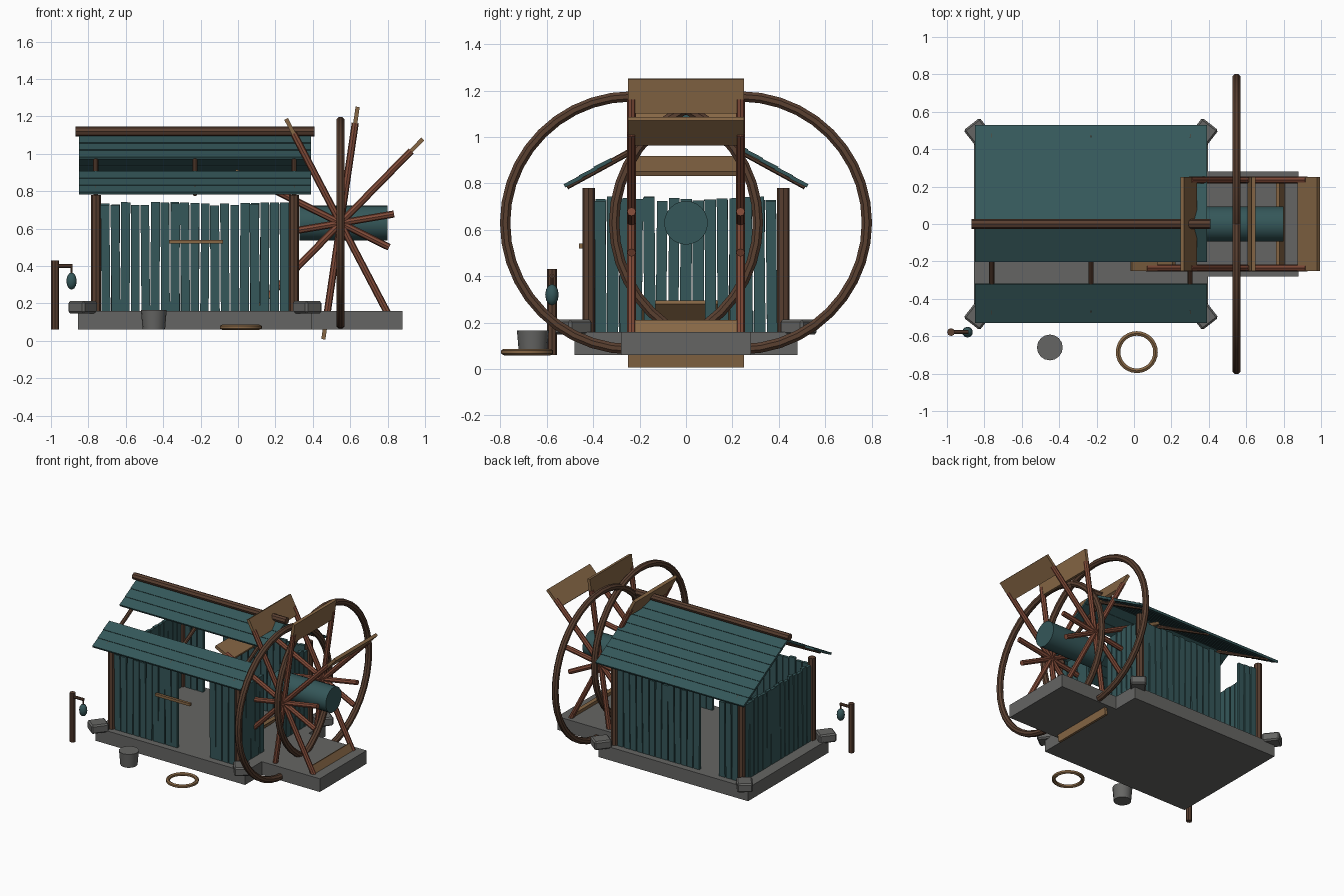
import bpy, bmesh, math, random
from mathutils import Matrix, Vector

random.seed(4)
cube = bpy.data.objects.get("Cube")
if cube:
    bpy.data.objects.remove(cube, do_unlink=True)


def material(name, rgb):
    m = bpy.data.materials.new(name)
    m.use_nodes = True
    m.diffuse_color = (*rgb, 1)
    m.node_tree.nodes["Principled BSDF"].inputs["Base Color"].default_value = (*rgb, 1)
    return m


TEAL = material("teal paint", (0.035, 0.095, 0.1))
STONE = material("grey stone", (0.13, 0.13, 0.125))
BROWN = material("dark brown wood", (0.1, 0.05, 0.03))
TAN = material("tan wood", (0.24, 0.135, 0.06))
RUST = material("rust red wood", (0.22, 0.07, 0.04))


def finish(bm, name, mat, smooth=False):
    bmesh.ops.recalc_face_normals(bm, faces=bm.faces)
    me = bpy.data.meshes.new(name)
    bm.to_mesh(me)
    bm.free()
    me.materials.append(mat)
    ob = bpy.data.objects.new(name, me)
    bpy.context.collection.objects.link(ob)
    if smooth:
        bpy.context.view_layer.objects.active = ob
        ob.select_set(True)
        bpy.ops.object.shade_smooth_by_angle(angle=math.radians(40))
        ob.select_set(False)
    return ob


def add_box(bm, center, size, axis="X", angle=0.0):
    mat = (Matrix.Translation(center) @ Matrix.Rotation(angle, 4, axis)
           @ Matrix.Diagonal((*size, 1)))
    bmesh.ops.create_cube(bm, size=1, matrix=mat)


def add_rod(bm, a, b, r1, r2=None, sides=8):
    a, b = Vector(a), Vector(b)
    d = b - a
    mat = Matrix.Translation((a + b) / 2) @ d.to_track_quat("Z", "Y").to_matrix().to_4x4()
    bmesh.ops.create_cone(bm, cap_ends=True, segments=sides, radius1=r1,
                          radius2=r2 or r1, depth=d.length, matrix=mat)


def box(name, mat, *args):
    bm = bmesh.new()
    add_box(bm, *args)
    return finish(bm, name, mat)


def rod(name, mat, *args, smooth=False):
    bm = bmesh.new()
    add_rod(bm, *args)
    return finish(bm, name, mat, smooth)


def torus(name, mat, center, major, minor, axis_rot, segs=40, sides=8):
    bm = bmesh.new()
    place = Matrix.Translation(center) @ axis_rot
    rings = []
    for i in range(segs):
        t = math.tau * i / segs
        ring = []
        for j in range(sides):
            p = math.tau * (j + 0.5) / sides
            r = major + minor * math.cos(p)
            ring.append(bm.verts.new(place @ Vector(
                (r * math.cos(t), r * math.sin(t), minor * math.sin(p)))))
        rings.append(ring)
    for i in range(segs):
        a, b = rings[i], rings[(i + 1) % segs]
        for j in range(sides):
            k = (j + 1) % sides
            bm.faces.new((a[j], b[j], b[k], a[k]))
    return finish(bm, name, mat, True)


# Foundation slabs and corner stones
X0, X1, WY = -0.76, 0.30, 0.42
MID = (X0 + X1) / 2
box("house_slab", STONE, (MID, 0, 0.11), (1.25, 0.96, 0.1))
box("wheel_slab", STONE, (0.635, 0, 0.11), (0.49, 0.56, 0.1))
for sx in (-1, 1):
    for sy in (-1, 1):
        stone = box("corner_stone", STONE, (MID + sx * 0.6, sy * 0.485, 0.18),
                    (0.125, 0.11, 0.065), "Z", sx * sy * math.radians(52))
        bev = stone.modifiers.new("worn_edges", "BEVEL")
        bev.width, bev.segments = 0.01, 1
        rod("corner_post", BROWN, (MID + sx * 0.53, sy * WY, 0.16),
            (MID + sx * 0.53, sy * WY, 0.78), 0.027)


# Plank walls, with a gap left open in some of them
def wall(name, along_x, fixed, start, end, count, gap=None):
    bm = bmesh.new()
    pitch = (end - start) / count
    for i in range(count):
        u = start + (i + 0.5) * pitch
        if gap and gap[0] < u < gap[1]:
            continue
        h = 0.575 + random.uniform(-0.012, 0.008)
        tilt = random.uniform(-0.012, 0.012)
        w = pitch * random.uniform(0.84, 0.94)
        if along_x:
            add_box(bm, (u, fixed, 0.16 + h / 2), (w, 0.022, h), "Y", tilt)
        else:
            add_box(bm, (fixed, u, 0.16 + h / 2), (0.022, w, h), "X", tilt)
    finish(bm, name, TEAL)


wall("front_wall", True, -WY, -0.735, 0.275, 19, (-0.18, 0.07))
wall("back_wall", True, WY, -0.735, 0.275, 19, (-0.6, -0.43))
wall("right_wall", False, X0, -0.395, 0.395, 15)
wall("left_wall", False, X1, -0.395, 0.395, 15, (-0.12, 0.06))
box("door_bar", TAN, (-0.225, -0.452, 0.53), (0.29, 0.02, 0.02))

# Roof: overlapping boards on rafters, two rows missing at the front
SLOPE = math.radians(30)
EAVE, RIDGE_Z, ROWS = 0.52, 1.09, 8
for sy, side in ((-1, "front"), (1, "back")):
    bm = bmesh.new()
    for i in range(ROWS):
        if sy < 0 and i in (3, 4):
            continue
        y = (i + 0.5) * EAVE / ROWS
        z = RIDGE_Z - y * math.tan(SLOPE)
        add_box(bm, (MID, sy * y, z), (1.24, 0.083, 0.016), "X",
                -sy * (SLOPE - math.radians(3)))
    finish(bm, side + "_roof_boards", TEAL)
    for x in (X0, MID, X1):
        rod(side + "_rafter", BROWN, (x, 0, RIDGE_Z - 0.022),
            (x, sy * 0.515, RIDGE_Z - 0.006 - 0.515 * math.tan(SLOPE)), 0.014)
rod("ridge_beam", BROWN, (MID - 0.64, 0, 1.12), (MID + 0.64, 0, 1.12), 0.026)

# Water wheel: axle, rims, spokes and paddles
HUB = Vector((0.548, 0, 0.63))
rod("axle", TEAL, (0.33, 0, HUB.z), (0.80, 0, HUB.z), 0.094, 0.094, 24, smooth=True)
TURN = Matrix.Rotation(math.pi / 2, 4, "Y")
for sy in (-1, 1):
    torus("wheel_rim", BROWN, HUB + Vector((0, sy * 0.235, 0)), 0.545, 0.024, TURN)
BROKEN = (0, 5, 9)
for i in range(10):
    a = math.radians(9.6 + 36 * i)
    d = Vector((math.cos(a), 0, math.sin(a)))
    for sy in (-1, 1):
        base = HUB + Vector((0, sy * 0.235, 0))
        rod("wheel_spoke", RUST, base, base + d * (0.29 if i in BROKEN else 0.54), 0.019)
    if i not in BROKEN:
        box("wheel_paddle", TAN, HUB + d * 0.553, (0.15, 0.5, 0.022), "Y", -a)

# Lamp post
LX, LY = -0.978, -0.578
rod("lamp_post", BROWN, (LX, LY, 0.06), (LX, LY, 0.43), 0.021)
rod("lamp_arm", BROWN, (LX, LY, 0.4), (-0.885, LY, 0.4), 0.011)
rod("lamp_hook", BROWN, (-0.89, LY, 0.405), (-0.89, LY, 0.36), 0.006)
bm = bmesh.new()
bmesh.ops.create_uvsphere(bm, u_segments=10, v_segments=6, radius=1, matrix=Matrix.Translation(
    (-0.89, LY, 0.32)) @ Matrix.Diagonal((0.029, 0.029, 0.046, 1)))
finish(bm, "lamp", TEAL, True)

# Loose items in the yard
rod("bucket", STONE, (-0.45, -0.66, 0.06), (-0.45, -0.66, 0.165), 0.06, 0.069, 16, smooth=True)
torus("ground_hoop", TAN, (0.015, -0.685, 0.073), 0.1, 0.014, Matrix.Identity(4), 28, 6)
